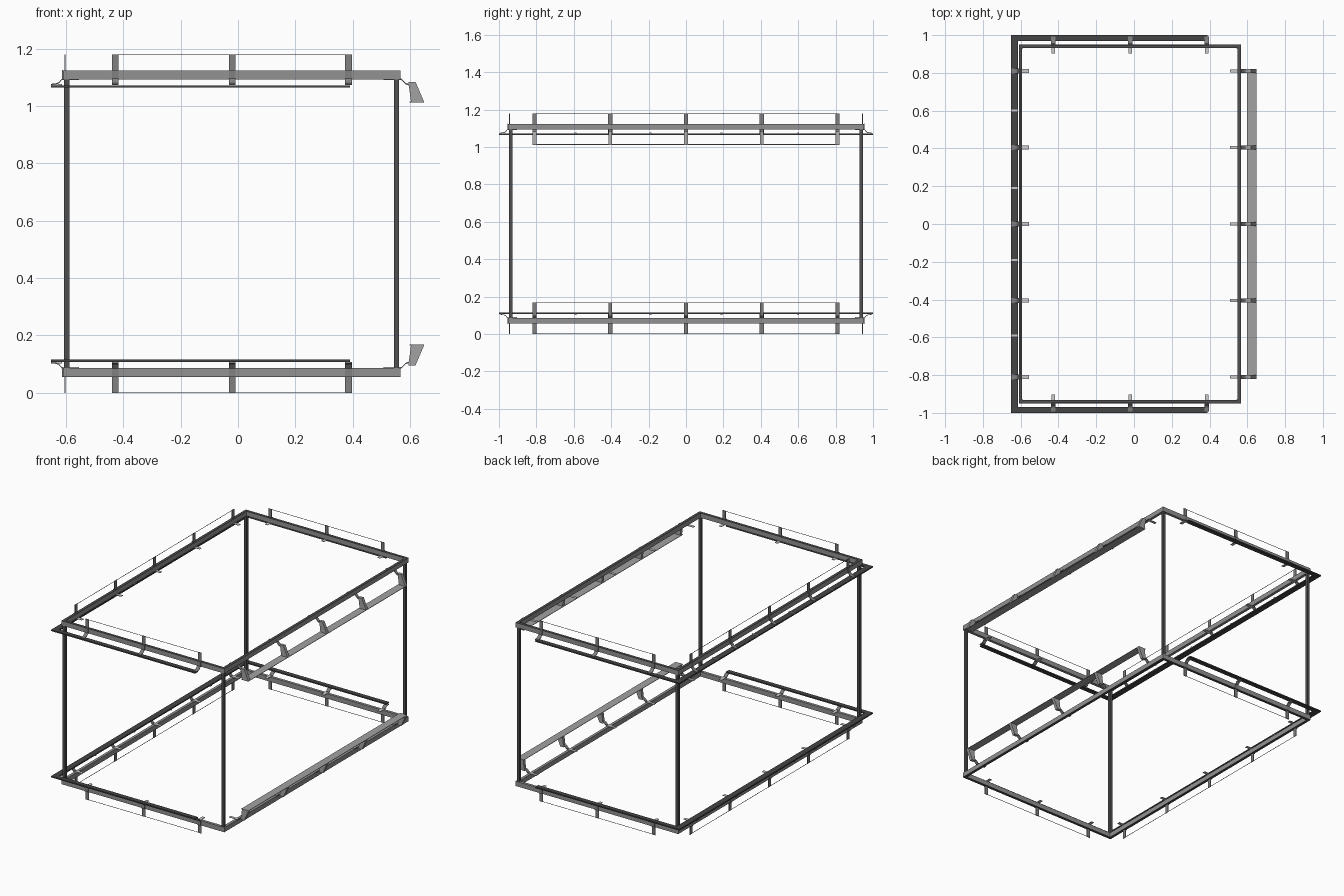
import bpy
import bmesh
from mathutils import Vector

if "Cube" in bpy.data.objects:
    bpy.data.objects.remove(bpy.data.objects["Cube"])

MID = 0.59                     # mirror plane between lower and upper frame
XL, XR, Y = -0.61, 0.567, 0.951  # outer faces of the rails


def grey(name, v):
    m = bpy.data.materials.new(name)
    m.diffuse_color = (v, v, v, 1)
    m.use_nodes = True
    m.node_tree.nodes["Principled BSDF"].inputs["Base Color"].default_value = m.diffuse_color
    return m


# Shades of bare and dark metal
RAIL = grey("rail_grey", 0.29)
POST = grey("post_dark", 0.08)
LEDGE = grey("ledge_dark", 0.06)
BRACKET = grey("bracket_grey", 0.22)
FOOT = grey("foot_light", 0.8)
HANGER = grey("hanger_grey", 0.36)
SHELF = grey("shelf_grey", 0.36)
WIRE = grey("wire_dark", 0.06)


def mesh_object(name, verts, faces, mat, mirror=True):
    me = bpy.data.meshes.new(name)
    me.from_pydata(verts, [], faces)
    bm = bmesh.new()
    bm.from_mesh(me)
    bmesh.ops.recalc_face_normals(bm, faces=bm.faces)
    bm.to_mesh(me)
    bm.free()
    me.materials.append(mat)
    ob = bpy.data.objects.new(name, me)
    bpy.context.collection.objects.link(ob)
    if mirror:
        m = ob.modifiers.new("mirror", 'MIRROR')
        m.use_axis = (False, False, True)
        m.mirror_object = centre
    return ob


def box(name, mat, x0, x1, y0, y1, z0, z1, mirror=True):
    v = [(x, y, z) for x in (x0, x1) for y in (y0, y1) for z in (z0, z1)]
    f = [(0, 1, 3, 2), (4, 6, 7, 5), (0, 4, 5, 1), (2, 3, 7, 6), (0, 2, 6, 4), (1, 5, 7, 3)]
    return mesh_object(name, v, f, mat, mirror)


# A side is (origin on rail outer face, outward direction, along direction)
SIDES = {
    "left": (Vector((XL, 0, 0)), Vector((-1, 0, 0)), Vector((0, 1, 0))),
    "right": (Vector((XR, 0, 0)), Vector((1, 0, 0)), Vector((0, 1, 0))),
    "front": (Vector((0, -Y, 0)), Vector((0, -1, 0)), Vector((1, 0, 0))),
    "back": (Vector((0, Y, 0)), Vector((0, 1, 0)), Vector((1, 0, 0))),
}


def extrude(name, mat, side, profile, a0, a1):
    """Extrude an (outward, z) outline along a side."""
    o, u, a = SIDES[side]
    n = len(profile)
    v = [o + u * p + a * t + Vector((0, 0, z)) for t in (a0, a1) for p, z in profile]
    f = [tuple(range(n))[::-1], tuple(range(n, 2 * n))]
    f += [(i, (i + 1) % n, n + (i + 1) % n, n + i) for i in range(n)]
    return mesh_object(name, v, f, mat)


def strap(path, t):
    """Thicken an open path downwards into a closed outline."""
    return path + [(p, z - t) for p, z in reversed(path)]


def rect(p0, p1, z0, z1):
    return [(p0, z0), (p1, z0), (p1, z1), (p0, z1)]


centre = bpy.data.objects.new("mirror_centre", None)
centre.location = (0, 0, MID)
centre.hide_render = True
bpy.context.collection.objects.link(centre)

# Rails of the rectangular frame, with a thin dark cap on the outer flat
Z0, Z1, W, CAP = 1.093, 1.123, 0.018, 0.001
for part, mat, z0, z1 in (("rail", RAIL, Z0, Z1), ("rail_cap", POST, Z1, Z1 + CAP)):
    box("left_" + part, mat, XL, XL + W, -Y, Y, z0, z1)
    box("right_" + part, mat, XR - W, XR, -Y, Y, z0, z1)
    box("front_" + part, mat, XL + W, XR - W, -Y, -Y + W, z0, z1)
    box("back_" + part, mat, XL + W, XR - W, Y - W, Y, z0, z1)

# Corner posts
for x in (-0.606, 0.543):
    for y in (-0.946, 0.928):
        box("corner_post", POST, x, x + 0.018, y, y + 0.018, 2 * MID - Z0, Z0, mirror=False)

# Brackets with upright stems and a thin top wire on three sides
LONG = (-0.81, -0.405, 0, 0.405, 0.81)
SHORT = (-0.428, -0.02, 0.385)
HW, FW = 0.012, 0.010
neck = strap([(-0.002, 1.095), (0.004, 1.095), (0.014, 1.083), (0.024, 1.079), (0.042, 1.077)], 0.004)
for side, spots in (("left", LONG), ("front", SHORT), ("back", SHORT)):
    inner = -0.055 if side == "left" else -0.048
    for c in spots:
        extrude(side + "_bracket_foot", FOOT, side, rect(inner, -0.002, 1.090, 1.093), c - FW, c + FW)
        extrude(side + "_bracket_neck", BRACKET, side, neck, c - HW, c + HW)
        extrude(side + "_stem", BRACKET, side, rect(-0.009, -0.005, 1.12, 1.18), c - HW, c + HW)
        extrude(side + "_stem_lower", BRACKET, side, rect(0, 0.003, 1.090, 1.125), c - HW, c + HW)
    extrude(side + "_wire", WIRE, side, rect(-0.008, -0.006, 1.177, 1.179), spots[0], spots[-1])

# Ledges below the rails, joined at the left corners
box("left_ledge", LEDGE, -0.652, -0.613, -1, 1, 1.064, 1.072)
extrude("front_ledge", LEDGE, "front", rect(0.019, 0.049, 1.064, 1.072), -0.613, 0.39)
extrude("back_ledge", LEDGE, "back", rect(0.019, 0.049, 1.064, 1.072), -0.613, 0.39)

# Small tabs on the left ledge between brackets
for c in (-0.59, -0.19, 0.19, 0.6):
    extrude("ledge_tab", FOOT, "left", rect(0.003, 0.042, 1.072, 1.077), c - 0.005, c + 0.005)

# Right side: slanted hangers carrying a flat shelf
arm = strap([(-0.004, 1.095), (0.003, 1.095), (0.018, 1.08), (0.029, 1.076)], 0.005)
plate = [(0.027, 1.084), (0.052, 1.084), (0.082, 1.014), (0.036, 1.014)]
for c in LONG:
    extrude("right_bracket_foot", FOOT, "right", rect(-0.06, -0.004, 1.090, 1.093), c - 0.009, c + 0.009)
    extrude("right_bracket_arm", BRACKET, "right", arm, c - 0.01, c + 0.01)
    extrude("right_hanger", HANGER, "right", plate, c - 0.01, c + 0.01)
extrude("right_shelf", SHELF, "right", rect(0.030, 0.082, 1.012, 1.015), -0.82, 0.82)
